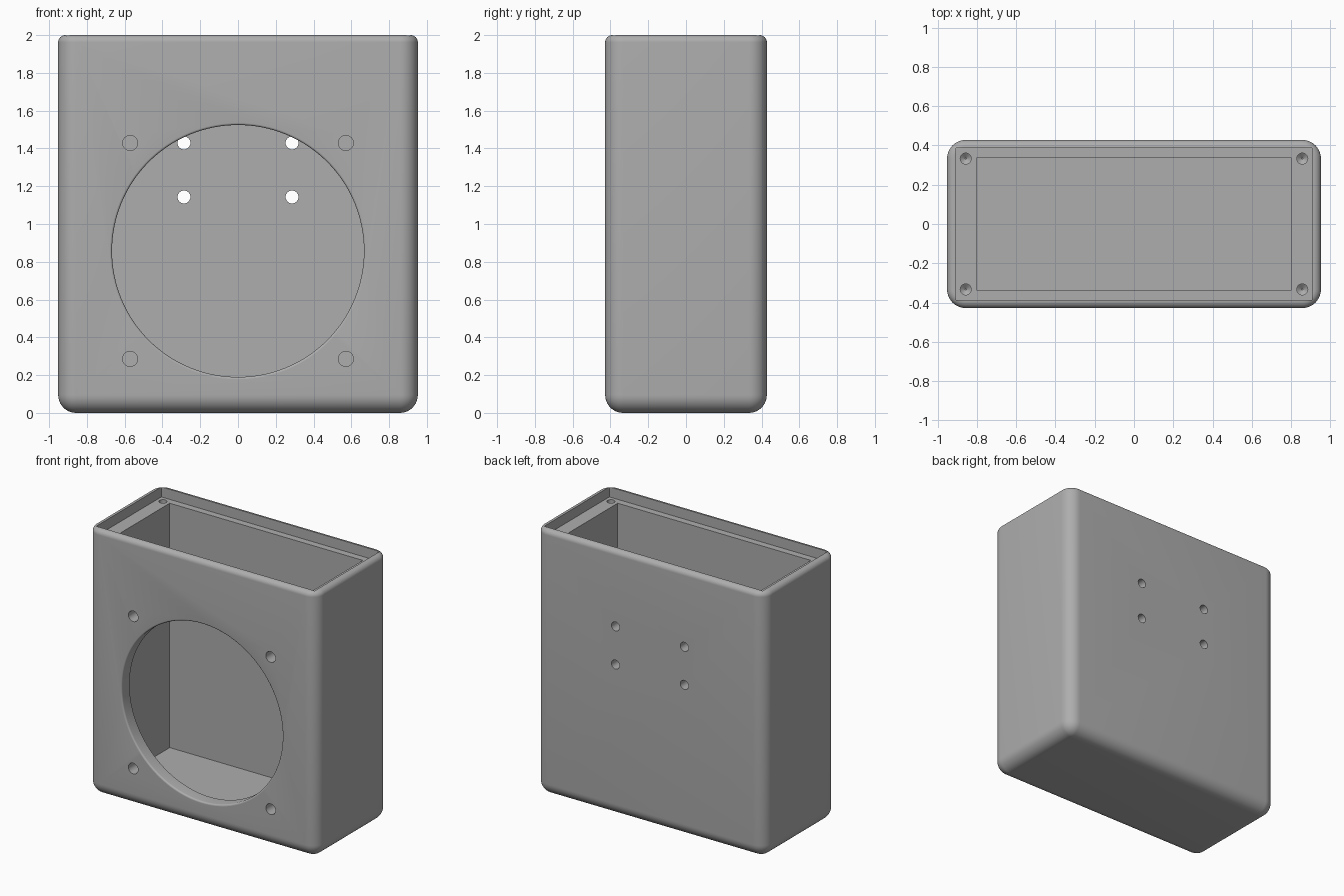
import bpy, bmesh, math
from mathutils import Matrix, Vector

if "Cube" in bpy.data.objects:
    bpy.data.objects.remove(bpy.data.objects["Cube"], do_unlink=True)

HX, HY, H = 0.952, 0.428, 2.0      # half width, half depth, height
R, TOP_R = 0.095, 0.038            # corner radius, top edge radius
SEG = 10

grey = bpy.data.materials.new("plain_grey")
grey.use_nodes = True
colour = (0.42, 0.42, 0.42, 1)
grey.diffuse_color = colour
grey.node_tree.nodes["Principled BSDF"].inputs["Base Color"].default_value = colour


def finish(bm, name):
    bmesh.ops.recalc_face_normals(bm, faces=bm.faces)
    mesh = bpy.data.meshes.new(name)
    bm.to_mesh(mesh)
    bm.free()
    mesh.materials.append(grey)
    ob = bpy.data.objects.new(name, mesh)
    bpy.context.collection.objects.link(ob)
    return ob


def rounded_ring(bm, inset, z):
    ring = []
    for q, (sx, sy) in enumerate([(1, 1), (-1, 1), (-1, -1), (1, -1)]):
        for i in range(SEG + 1):
            a = (q + i / SEG) * math.pi / 2
            ring.append(bm.verts.new((sx * (HX - R) + (R - inset) * math.cos(a),
                                      sy * (HY - R) + (R - inset) * math.sin(a), z)))
    return ring


def bridge(bm, rings):
    n = len(rings[0])
    for low, high in zip(rings, rings[1:]):
        for i in range(n):
            j = (i + 1) % n
            bm.faces.new((low[i], low[j], high[j], high[i]))
    bm.faces.new(rings[0][::-1])
    bm.faces.new(rings[-1])


# Enclosure shell: stacked rounded outlines with filleted bottom and top edges
bm = bmesh.new()
steps = [i / SEG * math.pi / 2 for i in range(SEG + 1)]
layers = [(R * (1 - math.sin(a)), R * (1 - math.cos(a))) for a in steps]
layers += [(TOP_R * (1 - math.cos(a)), H - TOP_R * (1 - math.sin(a))) for a in steps]
bridge(bm, [rounded_ring(bm, *layer) for layer in layers])
bmesh.ops.remove_doubles(bm, verts=bm.verts, dist=1e-5)
enclosure = finish(bm, "enclosure")
cutters = []


def box_cutter(name, hx, hy, z0, z1):
    bm = bmesh.new()
    bmesh.ops.create_cube(bm, size=1, matrix=Matrix.Translation((0, 0, (z0 + z1) / 2))
                          @ Matrix.Diagonal((2 * hx, 2 * hy, z1 - z0, 1)))
    cutters.append(finish(bm, name))


def lathe_cutter(name, profile, origin, axis, sides=32):
    """Solid of revolution from (radius, distance) pairs along the axis."""
    bm = bmesh.new()
    rings = [[bm.verts.new((r * math.cos(t * math.tau / sides),
                            r * math.sin(t * math.tau / sides), d))
              for t in range(sides)] for r, d in profile]
    bridge(bm, rings)
    turn = Vector((0, 0, 1)).rotation_difference(Vector(axis)).to_matrix().to_4x4()
    bm.transform(Matrix.Translation(origin) @ turn)
    cutters.append(finish(bm, name))


# Inner cavity and lid recess
box_cutter("cavity_cutter", 0.802, 0.335, 0.09, 2.2)
box_cutter("lid_recess_cutter", 0.907, 0.386, 1.925, 2.2)

# Large round front opening with a small rounded lip
LIP = 0.012
lip = [(0.667 + LIP * (1 - math.sin(a)), LIP * (1 - math.cos(a))) for a in steps[::2]]
lathe_cutter("front_opening_cutter", [(0.667 + LIP, -0.1)] + lip + [(0.667, 0.2)],
             (0, -HY, 0.857), (0, 1, 0), 128)

for side in (-1, 1):
    # Front mounting holes and rear cable holes
    for z in (0.286, 1.429):
        lathe_cutter("front_hole_cutter", [(0.04, -0.1), (0.04, 0.2)],
                     (side * 0.571, -HY, z), (0, 1, 0))
    for z in (1.143, 1.429):
        lathe_cutter("rear_hole_cutter", [(0.034, -0.2), (0.034, 0.1)],
                     (side * 0.286, HY, z), (0, 1, 0))
    # Lid screw holes in the ledge corners
    for y in (-0.333, 0.333):
        lathe_cutter("screw_hole_cutter", [(0.028, 0.05), (0.028, -0.15), (0.004, -0.17)],
                     (side * 0.857, y, 1.925), (0, 0, 1), 24)

# Cut all openings
for cutter in cutters:
    mod = enclosure.modifiers.new(cutter.name, 'BOOLEAN')
    mod.operation, mod.solver, mod.object = 'DIFFERENCE', 'EXACT', cutter
bpy.context.view_layer.objects.active = enclosure
enclosure.select_set(True)
for mod in list(enclosure.modifiers):
    bpy.ops.object.modifier_apply(modifier=mod.name)
for cutter in cutters:
    bpy.data.objects.remove(cutter, do_unlink=True)
bpy.ops.object.shade_smooth_by_angle(angle=math.radians(30))
